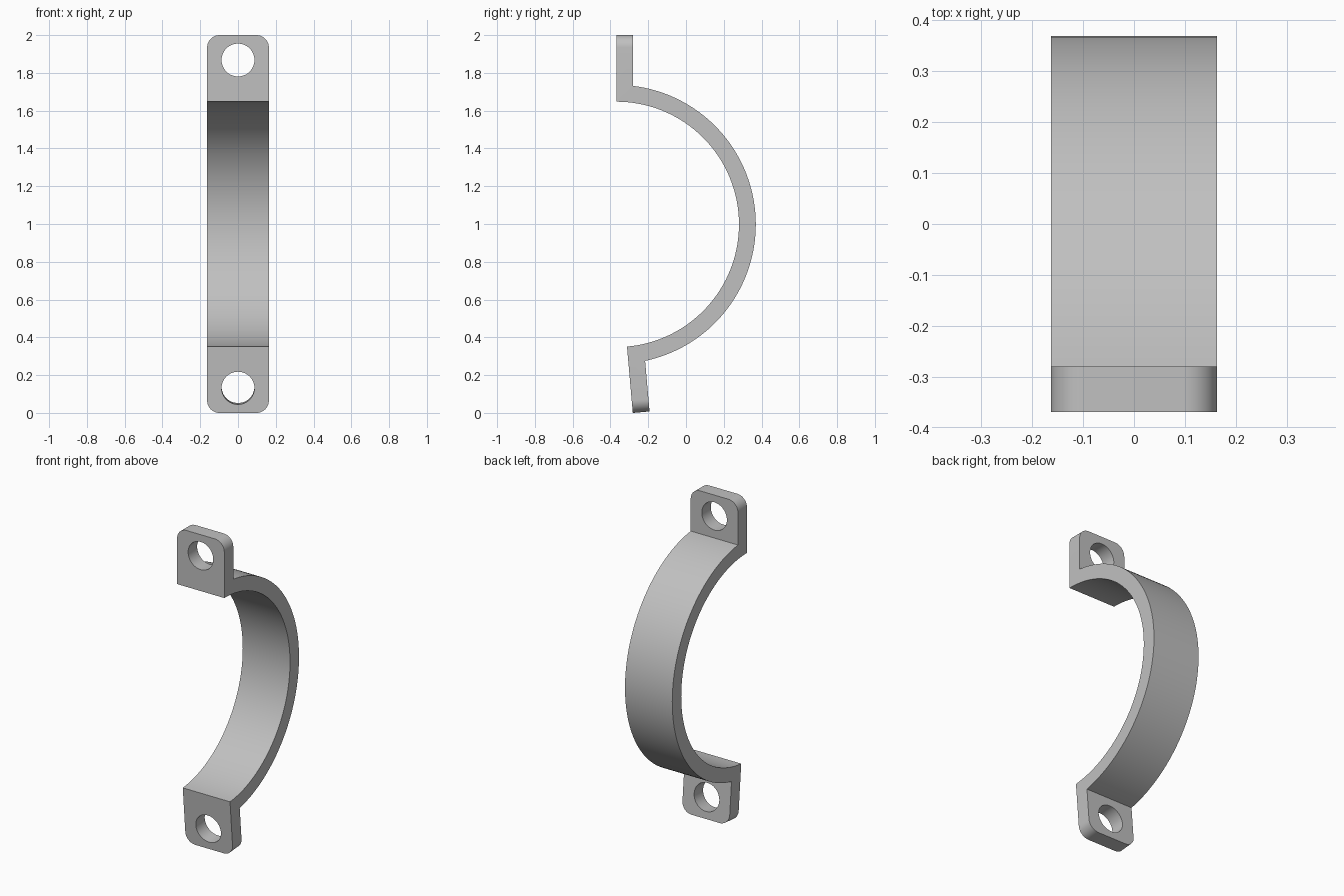
import bpy
import bmesh
from math import radians, sin, cos, asin, pi
from mathutils import Matrix, Vector

if "Cube" in bpy.data.objects:
    bpy.data.objects.remove(bpy.data.objects["Cube"], do_unlink=True)

# Main dimensions
WIDTH = 0.327
THICK = 0.089
INNER = 0.6495
OUTER = INNER + THICK
REACH = 1.002          # ring centre to tab end
CENTRE = Vector((0, -0.369, 0.998))
TILT = radians(5)      # lower tab leans away from vertical
HOLE_R, HOLE_AT = 0.087, 0.87
CORNER = 0.066
STEPS = 72

grey = bpy.data.materials.new("light grey")
grey.use_nodes = True
colour = (0.53, 0.53, 0.53, 1)
grey.diffuse_color = colour
grey.node_tree.nodes["Principled BSDF"].inputs["Base Color"].default_value = colour


def polar(r, a):
    return Vector((0, r * cos(a), r * sin(a)))


# Side profile as inner/outer pairs: upper tab end, arc, lower tab end
turn = Matrix.Rotation(TILT, 3, "X")
inset = asin(THICK / OUTER)
start, end = pi / 2, -pi / 2 + TILT
pairs = [(Vector((0, 0, REACH)), Vector((0, THICK, REACH)))]
for i in range(STEPS + 1):
    f = i / STEPS
    pairs.append((polar(INNER, start + (end - start) * f),
                  polar(OUTER, start - inset + (end - start + 2 * inset) * f)))
pairs.append((turn @ Vector((0, 0, -REACH)), turn @ Vector((0, THICK, -REACH))))

# Strap: profile strip extruded across the width
bm = bmesh.new()
shift = CENTRE - Vector((WIDTH / 2, 0, 0))
rows = [[bm.verts.new(p + shift) for p in pair] for pair in pairs]
strip = [bm.faces.new((a[0], a[1], b[1], b[0])) for a, b in zip(rows, rows[1:])]
new = bmesh.ops.extrude_face_region(bm, geom=strip)["geom"]
far = [v for v in new if isinstance(v, bmesh.types.BMVert)]
bmesh.ops.translate(bm, verts=far, vec=(WIDTH, 0, 0))
bmesh.ops.recalc_face_normals(bm, faces=bm.faces)

# Round the tab corners
corners = [e for e in bm.edges
           if all((v.co - CENTRE).yz.length > REACH - 0.01 for v in e.verts)
           and abs(e.verts[0].co.x - e.verts[1].co.x) < 0.001]
bmesh.ops.bevel(bm, geom=corners, offset=CORNER, segments=10, profile=0.5,
                affect="EDGES", clamp_overlap=False)
mesh = bpy.data.meshes.new("clamp_strap")
bm.to_mesh(mesh)
bm.free()
mesh.materials.append(grey)
strap = bpy.data.objects.new("clamp_strap", mesh)
bpy.context.collection.objects.link(strap)


# Bolt holes, drilled square to each tab
def drill(name, side, tilt):
    spin = Matrix.Rotation(tilt, 3, "X")
    spot = CENTRE + spin @ Vector((0, THICK / 2, side * HOLE_AT))
    bpy.ops.mesh.primitive_cylinder_add(vertices=48, radius=HOLE_R, depth=THICK * 3,
                                        location=spot, rotation=(pi / 2 + tilt, 0, 0))
    cutter = bpy.context.object
    cutter.name = name
    cutter.hide_render = True
    cutter.data.materials.append(grey)
    bpy.ops.object.select_all(action="DESELECT")
    strap.select_set(True)
    bpy.context.view_layer.objects.active = strap
    cut = strap.modifiers.new(name, "BOOLEAN")
    cut.operation = "DIFFERENCE"
    cut.solver = "EXACT"
    cut.object = cutter
    bpy.ops.object.modifier_apply(modifier=cut.name)
    bpy.data.objects.remove(cutter, do_unlink=True)


drill("upper_bolt_hole", 1, 0)
drill("lower_bolt_hole", -1, TILT)

bpy.ops.object.shade_smooth_by_angle(angle=radians(30))
